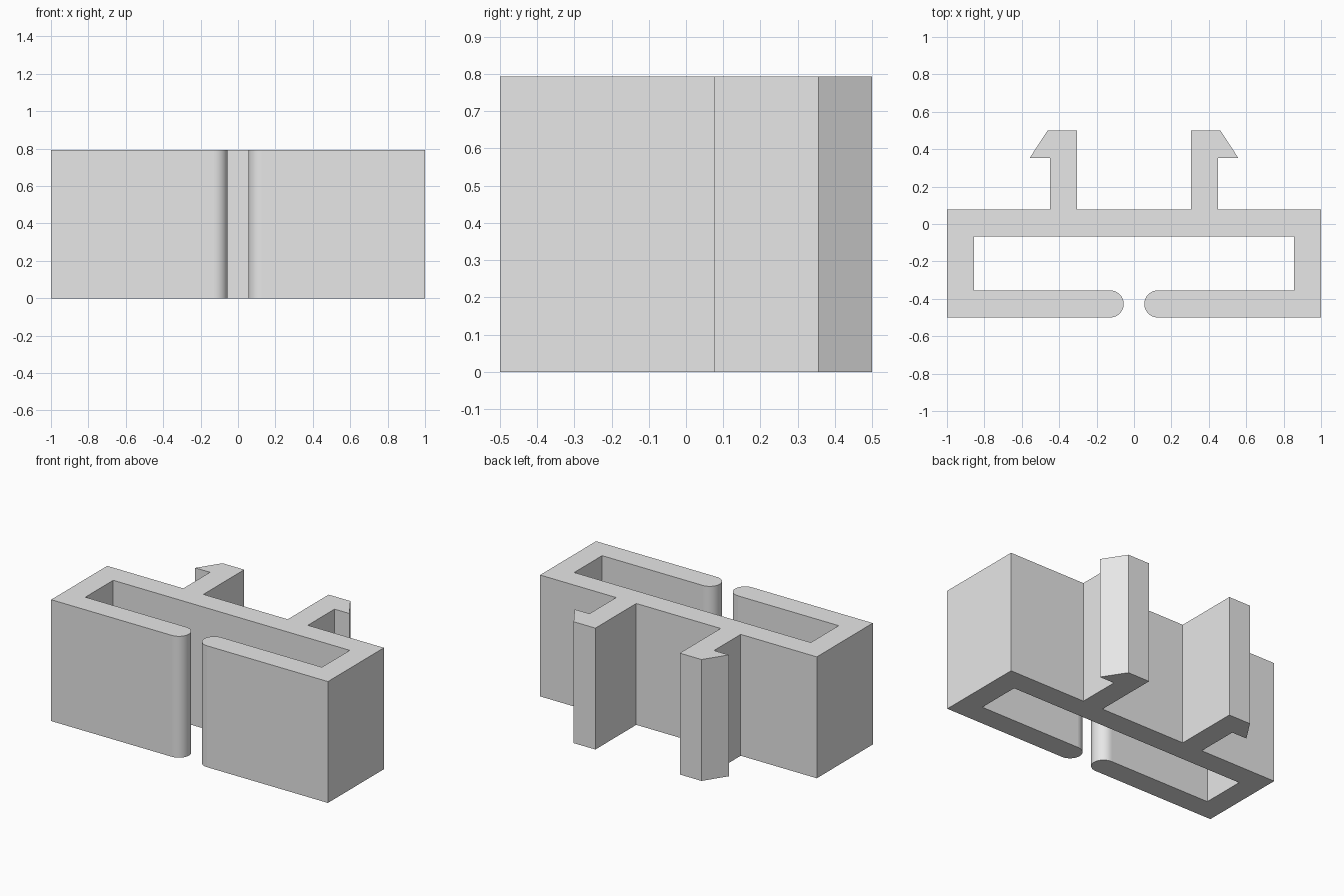
import bpy
import bmesh
from math import sin, cos, pi

cube = bpy.data.objects.get("Cube")
if cube:
    bpy.data.objects.remove(cube, do_unlink=True)

HEIGHT = 0.793
FRONT, BACK = -0.5, 0.5
WALL = 0.145          # thickness of every wall
RAIL = 0.078          # rear face of the back wall
TIP = 0.055           # half of the slot between the lips
ARC_STEPS = 24

grey = bpy.data.materials.new("light_grey")
grey.use_nodes = True
grey.diffuse_color = (0.8, 0.8, 0.8, 1)
grey.node_tree.nodes["Principled BSDF"].inputs["Base Color"].default_value = (0.8, 0.8, 0.8, 1)


def half_profile():
    """Outline of the +x half, from the rear centre round to the inner centre."""
    r = WALL / 2
    hook_in, hook_out = 0.305, 0.305 + WALL
    hook = [(hook_in, RAIL), (hook_in, BACK), (0.462, BACK),
            (0.557, 0.354), (hook_out, 0.354), (hook_out, RAIL)]
    outer = [(1, RAIL), (1, FRONT)]
    lip = [(TIP + r - r * sin(pi * i / ARC_STEPS),
            FRONT + r - r * cos(pi * i / ARC_STEPS)) for i in range(ARC_STEPS + 1)]
    inner = [(1 - WALL, FRONT + WALL), (1 - WALL, RAIL - WALL)]
    return hook + outer + lip + inner


# Clip body: one mirrored outline, extruded upwards
half = half_profile()
outline = half + [(-x, y) for x, y in reversed(half)]
bm = bmesh.new()
base = bm.faces.new([bm.verts.new((x, y, 0)) for x, y in outline])
result = bmesh.ops.extrude_face_region(bm, geom=[base], use_keep_orig=True)
top = [v for v in result["geom"] if isinstance(v, bmesh.types.BMVert)]
bmesh.ops.translate(bm, verts=top, vec=(0, 0, HEIGHT))
bmesh.ops.recalc_face_normals(bm, faces=bm.faces)

# Only the narrow strips of the rounded lips are smooth
for face in bm.faces:
    face.smooth = face.calc_area() < 0.03 * HEIGHT

mesh = bpy.data.meshes.new("clip_body")
bm.to_mesh(mesh)
bm.free()
mesh.materials.append(grey)
clip = bpy.data.objects.new("clip_body", mesh)
bpy.context.collection.objects.link(clip)
